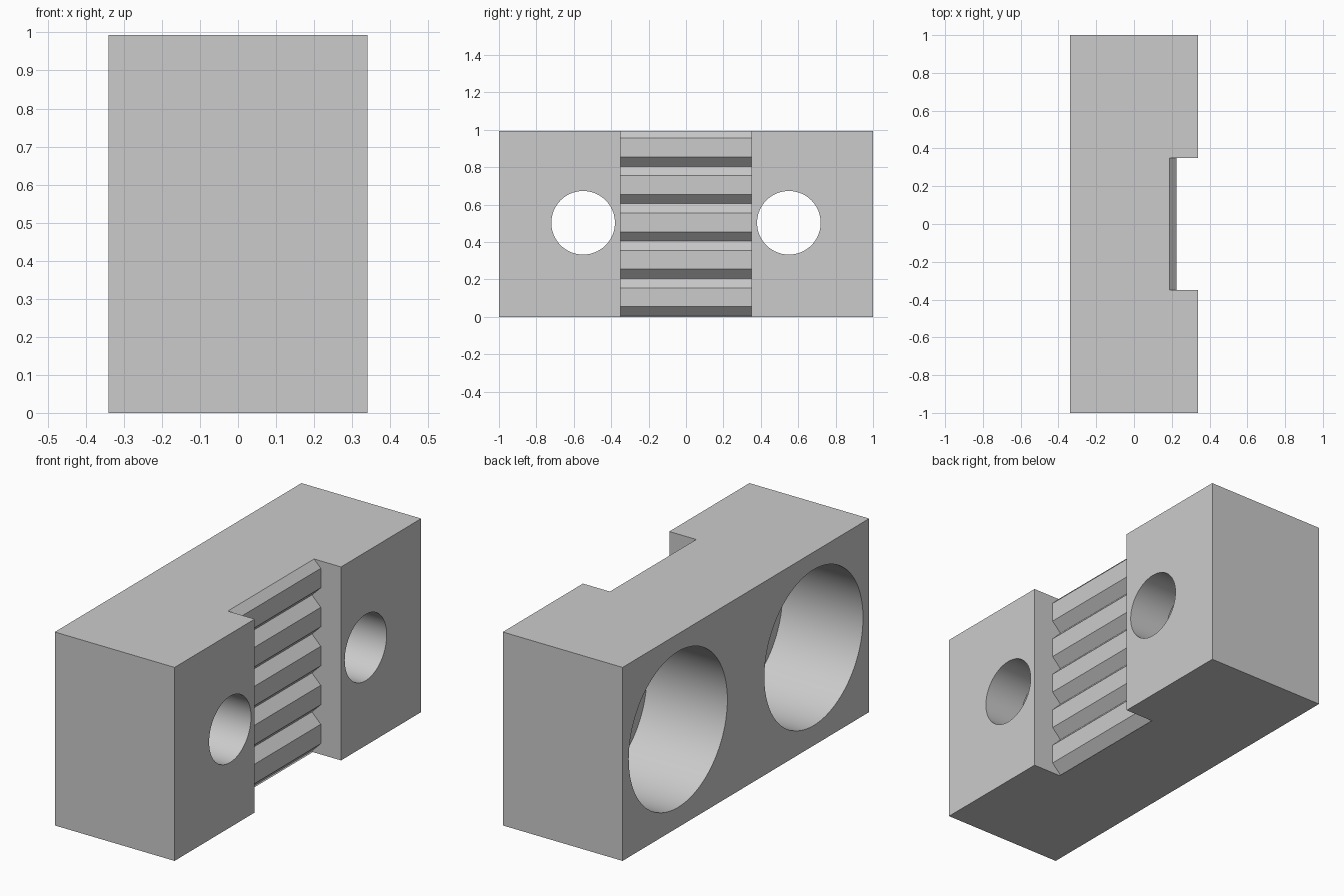
import bpy, bmesh, math
from mathutils import Matrix

if "Cube" in bpy.data.objects:
    bpy.data.objects.remove(bpy.data.objects["Cube"])

HALF_X, HEIGHT = 0.34, 0.993
HOLE_Y, HOLE_Z = 0.55, 0.503

grey = bpy.data.materials.new("light grey")
grey.diffuse_color = (0.6, 0.6, 0.6, 1)
grey.use_nodes = True
grey.node_tree.nodes["Principled BSDF"].inputs["Base Color"].default_value = grey.diffuse_color


def to_object(name, bm):
    bmesh.ops.recalc_face_normals(bm, faces=bm.faces)
    mesh = bpy.data.meshes.new(name)
    bm.to_mesh(mesh)
    bm.free()
    mesh.materials.append(grey)
    obj = bpy.data.objects.new(name, mesh)
    bpy.context.collection.objects.link(obj)
    return obj


def prism(name, profile, y0, y1):
    """Extrude an (x, z) profile along y."""
    bm = bmesh.new()
    face = bm.faces.new([bm.verts.new((x, y0, z)) for x, z in profile])
    ext = bmesh.ops.extrude_face_region(bm, geom=[face])["geom"]
    verts = [g for g in ext if isinstance(g, bmesh.types.BMVert)]
    bmesh.ops.translate(bm, verts=verts, vec=(0, y1 - y0, 0))
    return to_object(name, bm)


def cylinder(name, radius, x0, x1, y):
    """Cylinder along x."""
    bm = bmesh.new()
    place = Matrix.Translation(((x0 + x1) / 2, y, HOLE_Z)) @ Matrix.Rotation(math.pi / 2, 4, 'Y')
    bmesh.ops.create_cone(bm, cap_ends=True, segments=96, radius1=radius,
                          radius2=radius, depth=x1 - x0, matrix=place)
    return to_object(name, bm)


# Main block
block = prism("clamp_block", [(-HALF_X, 0), (HALF_X, 0), (HALF_X, HEIGHT), (-HALF_X, HEIGHT)], -1, 1)

# Central recess cutter with a toothed belt profile on its floor
teeth = []
for k in range(-1, 7):
    valley = 0.005 + 0.2 * k
    teeth += [(0.225, valley - 0.05), (0.175, valley), (0.225, valley + 0.05)]
cutters = [prism("recess_cutter", [(0.6, teeth[0][1])] + teeth + [(0.6, teeth[-1][1])], -0.35, 0.35)]

# Bolt holes with wide counterbores from the back
for side in (-1, 1):
    cutters.append(cylinder("counterbore_cutter", 0.4, -0.6, 0.117, side * HOLE_Y))
    cutters.append(cylinder("bolt_hole_cutter", 0.17, -0.5, 0.6, side * HOLE_Y))

bpy.context.view_layer.objects.active = block
for cutter in cutters:
    cutter.hide_render = True
    mod = block.modifiers.new("cut", 'BOOLEAN')
    mod.operation = 'DIFFERENCE'
    mod.solver = 'EXACT'
    mod.object = cutter
    bpy.ops.object.modifier_apply(modifier=mod.name)
    bpy.data.objects.remove(cutter)

# Smooth bores, sharp edges elsewhere
bpy.ops.object.select_all(action='DESELECT')
block.select_set(True)
bpy.ops.object.shade_smooth_by_angle(angle=math.radians(25))
